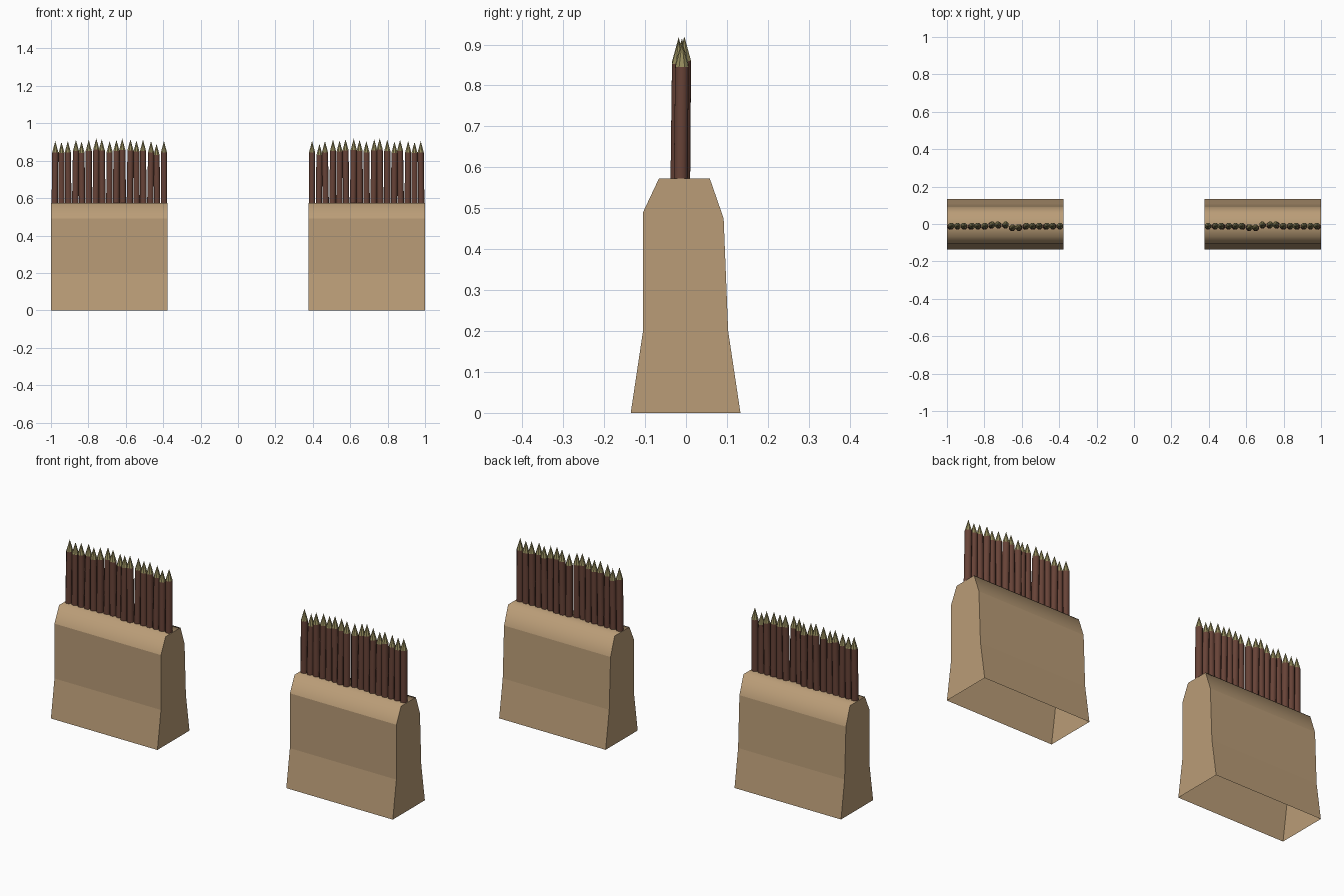
import bpy, bmesh, math
from mathutils import Vector

if "Cube" in bpy.data.objects:
    bpy.data.objects.remove(bpy.data.objects["Cube"])


def material(name, rgb):
    m = bpy.data.materials.new(name)
    m.diffuse_color = (*rgb, 1)
    m.use_nodes = True
    m.node_tree.nodes["Principled BSDF"].inputs["Base Color"].default_value = m.diffuse_color
    return m


TAN = material("tan_earth", (0.49, 0.335, 0.185))
BROWN = material("brown_wood", (0.135, 0.055, 0.038))
OLIVE = material("cut_wood", (0.30, 0.26, 0.11))


def finish(bm, name, mats):
    bmesh.ops.recalc_face_normals(bm, faces=bm.faces)
    mesh = bpy.data.meshes.new(name)
    bm.to_mesh(mesh)
    bm.free()
    for m in mats:
        mesh.materials.append(m)
    ob = bpy.data.objects.new(name, mesh)
    bpy.context.collection.objects.link(ob)
    ob.modifiers.new("other_side", 'MIRROR').use_mirror_merge = False
    return ob


# Earth rampart: tapered profile extruded along x, open underneath
X0, X1 = 0.377, 1.0
profile = [(-0.135, 0), (-0.105, 0.2), (-0.105, 0.49), (-0.066, 0.573),
           (0.058, 0.573), (0.092, 0.475), (0.103, 0.2), (0.133, 0)]
bm = bmesh.new()
a = [bm.verts.new((X0, y, z)) for y, z in profile]
b = [bm.verts.new((X1, y, z)) for y, z in profile]
bm.faces.new(a)
bm.faces.new(b)
for i in range(len(profile) - 1):
    f = bm.faces.new((a[i], a[i + 1], b[i + 1], b[i]))
    f.smooth = i in (2, 3, 4)          # softly rounded crest
finish(bm, "rampart", [TAN])

# Palisade: a row of slightly leaning sharpened stakes (y, shaft top, tip, lean)
N, SIDES, R = 17, 8, 0.0185
tip_z = [0.905, 0.89, 0.905, 0.912, 0.908, 0.915, 0.918, 0.912, 0.905,
         0.915, 0.92, 0.912, 0.902, 0.912, 0.905, 0.9, 0.905]
bm = bmesh.new()
for i in range(N):
    x = 0.396 + i * (0.980 - 0.396) / (N - 1)
    y = -0.010 + (0.006 if 8 <= i <= 10 else -0.008 if i in (6, 7) else 0)
    lean = 0.004 * math.sin(i * 2.3)
    top = tip_z[i] - 0.06

    def ring(cx, cy, z, r):
        return [bm.verts.new((cx + r * math.cos(t), cy + r * math.sin(t), z))
                for t in (2 * math.pi * (k + 0.5) / SIDES for k in range(SIDES))]

    low = ring(x, y - 0.003, 0.55, R)
    high = ring(x + lean, y, top, R * 0.95)
    tip = bm.verts.new(Vector((x + lean, y, tip_z[i])))
    for k in range(SIDES):
        n = (k + 1) % SIDES
        bm.faces.new((low[k], low[n], high[n], high[k])).smooth = True
        bm.faces.new((high[k], high[n], tip)).material_index = 1
finish(bm, "palisade_stakes", [BROWN, OLIVE])
